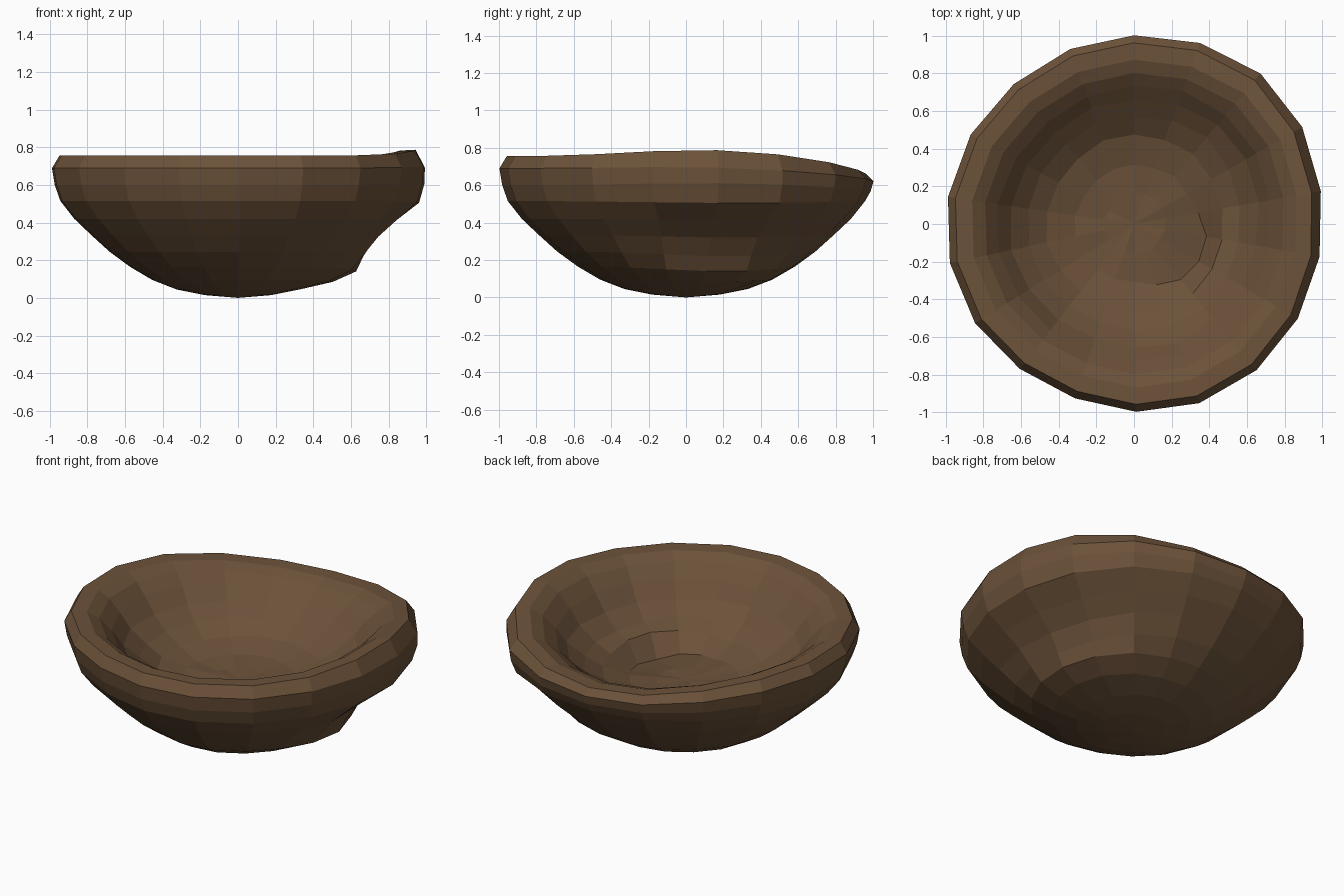
import bpy, bmesh, math, random

if "Cube" in bpy.data.objects:
    bpy.data.objects.remove(bpy.data.objects["Cube"])

random.seed(4)
SIDES = 18

# profiles as (radius, height): outside from foot to rim, then inside from rim to floor
OUTER = [(0.18, 0.015), (0.33, 0.045), (0.46, 0.095), (0.58, 0.165), (0.69, 0.245),
         (0.79, 0.335), (0.88, 0.42), (0.955, 0.515), (0.985, 0.60), (1.0, 0.69), (0.96, 0.756)]
INNER = [(0.87, 0.752), (0.80, 0.712), (0.73, 0.64), (0.66, 0.55), (0.57, 0.47),
         (0.47, 0.405), (0.31, 0.36), (0.16, 0.35)]


def bump(angle, centre, power):
    """Smooth lobe around a direction in degrees."""
    return max(0.0, math.cos(math.radians(angle - centre))) ** power


def rim_shift(angle, z):
    """Uneven rim: low at the back, raised on the right."""
    k = min(1.0, max(0.0, (z - 0.52) / 0.235))
    return k * (0.032 * bump(angle, 5, 6) - 0.095 * bump(angle, 93, 3))


def plan_scale(angle):
    """Not quite round: fuller at the back right, flatter elsewhere."""
    return (1 + 0.045 * bump(angle, 47, 8) + 0.015 * bump(angle, 300, 8)
            - 0.02 * bump(angle, 130, 10) - 0.025 * bump(angle, 242, 10))


# knocked-in dent with a ledge on the right side: ring index -> (radius change, height change)
DENT = {2: (0.05, -0.01), 3: (0.055, -0.025), 4: (-0.02, -0.025),
        5: (-0.055, -0.015), 6: (-0.04, -0.01), 7: (0.015, -0.01),
        8: (0.015, 0.0), 9: (0.0, -0.02), 10: (-0.01, 0.0)}

bm = bmesh.new()
rings = []
profile = OUTER + INNER
for i, (r, z) in enumerate(profile):
    inside = i >= len(OUTER)
    ring = []
    for s in range(SIDES):
        deg = 10 + 20 * s
        rr, zz = r, z + rim_shift(deg, z)
        if not inside and i in DENT:
            w = bump(deg, 18, 4)
            rr += DENT[i][0] * w
            zz += DENT[i][1] * w
        if inside:
            # worn, slightly irregular inside with a small ledge
            if z < 0.7:
                rr += random.uniform(-0.008, 0.008)
                zz += random.uniform(-0.006, 0.006)
            if r == 0.47:
                zz += 0.035 * bump(deg, -28, 4)
            if r == 0.31:
                zz -= 0.05 * bump(deg, -28, 4)
                rr += 0.09 * bump(deg, -28, 4)
        a = math.radians(deg + 2 * bump(deg, 200, 1))
        rr *= plan_scale(deg)
        ring.append(bm.verts.new((rr * math.cos(a), rr * math.sin(a), zz)))
    rings.append(ring)

# skin between neighbouring rings
for lo, hi in zip(rings, rings[1:]):
    for s in range(SIDES):
        t = (s + 1) % SIDES
        bm.faces.new((lo[s], lo[t], hi[t], hi[s]))

# close the foot and the floor with triangle fans
for ring, z in ((rings[0], 0.0), (rings[-1], 0.345)):
    tip = bm.verts.new((0, 0, z))
    for s in range(SIDES):
        bm.faces.new((ring[s], ring[(s + 1) % SIDES], tip))
bmesh.ops.recalc_face_normals(bm, faces=bm.faces)

mesh = bpy.data.meshes.new("bowl")
bm.to_mesh(mesh)
bm.free()
bowl = bpy.data.objects.new("bowl", mesh)
bpy.context.collection.objects.link(bowl)

wood = bpy.data.materials.new("dark_wood")
wood.diffuse_color = (0.15, 0.085, 0.042, 1)
wood.use_nodes = True
wood.node_tree.nodes["Principled BSDF"].inputs["Base Color"].default_value = wood.diffuse_color
mesh.materials.append(wood)
